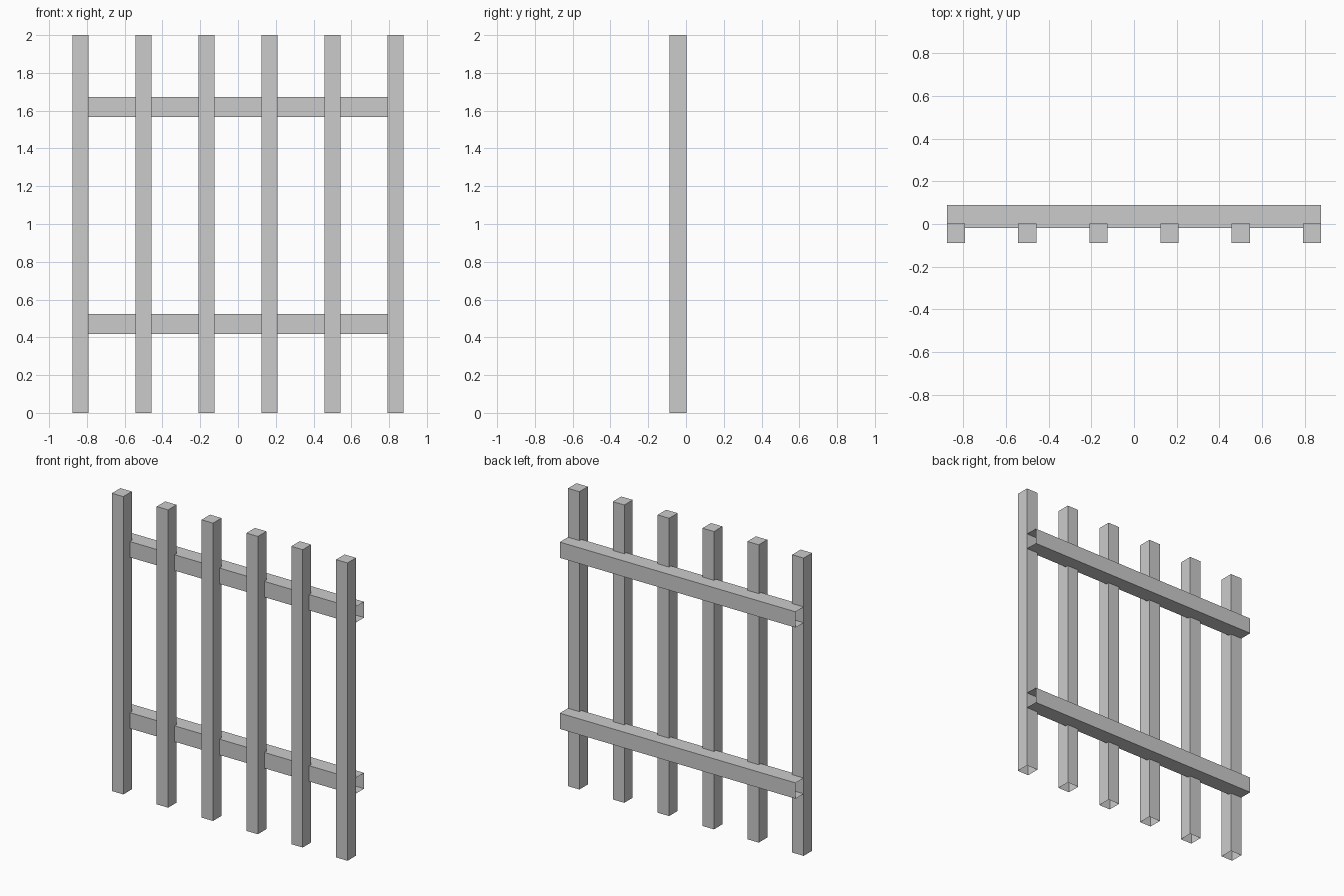
import bpy, bmesh
from mathutils import Vector

if "Cube" in bpy.data.objects:
    bpy.data.objects.remove(bpy.data.objects["Cube"])


def open_box(name, lo, hi, open_dirs):
    """Box from corner lo to corner hi, without the faces pointing along open_dirs."""
    lo, hi = Vector(lo), Vector(hi)
    bm = bmesh.new()
    bmesh.ops.create_cube(bm, size=1)
    bm.normal_update()
    gone = [f for f in bm.faces if any(f.normal.dot(Vector(d)) > 0.9 for d in open_dirs)]
    bmesh.ops.delete(bm, geom=gone, context='FACES')
    bmesh.ops.scale(bm, vec=hi - lo, verts=bm.verts)
    bmesh.ops.translate(bm, vec=(lo + hi) / 2, verts=bm.verts)
    mesh = bpy.data.meshes.new(name)
    bm.to_mesh(mesh)
    bm.free()
    obj = bpy.data.objects.new(name, mesh)
    bpy.context.collection.objects.link(obj)
    return obj


# Six upright pickets, open underneath
for i in range(6):
    x = -0.833 + i * 0.3332
    open_box(f"picket_{i + 1}", (x - 0.0425, -0.088, 0), (x + 0.0425, 0.002, 2), [(0, 0, -1)])

# Two cross rails behind the pickets, open at both ends
for name, z in (("lower_rail", 0.417), ("upper_rail", 1.566)):
    open_box(name, (-0.8755, -0.019, z), (0.8755, 0.088, z + 0.106), [(1, 0, 0), (-1, 0, 0)])
